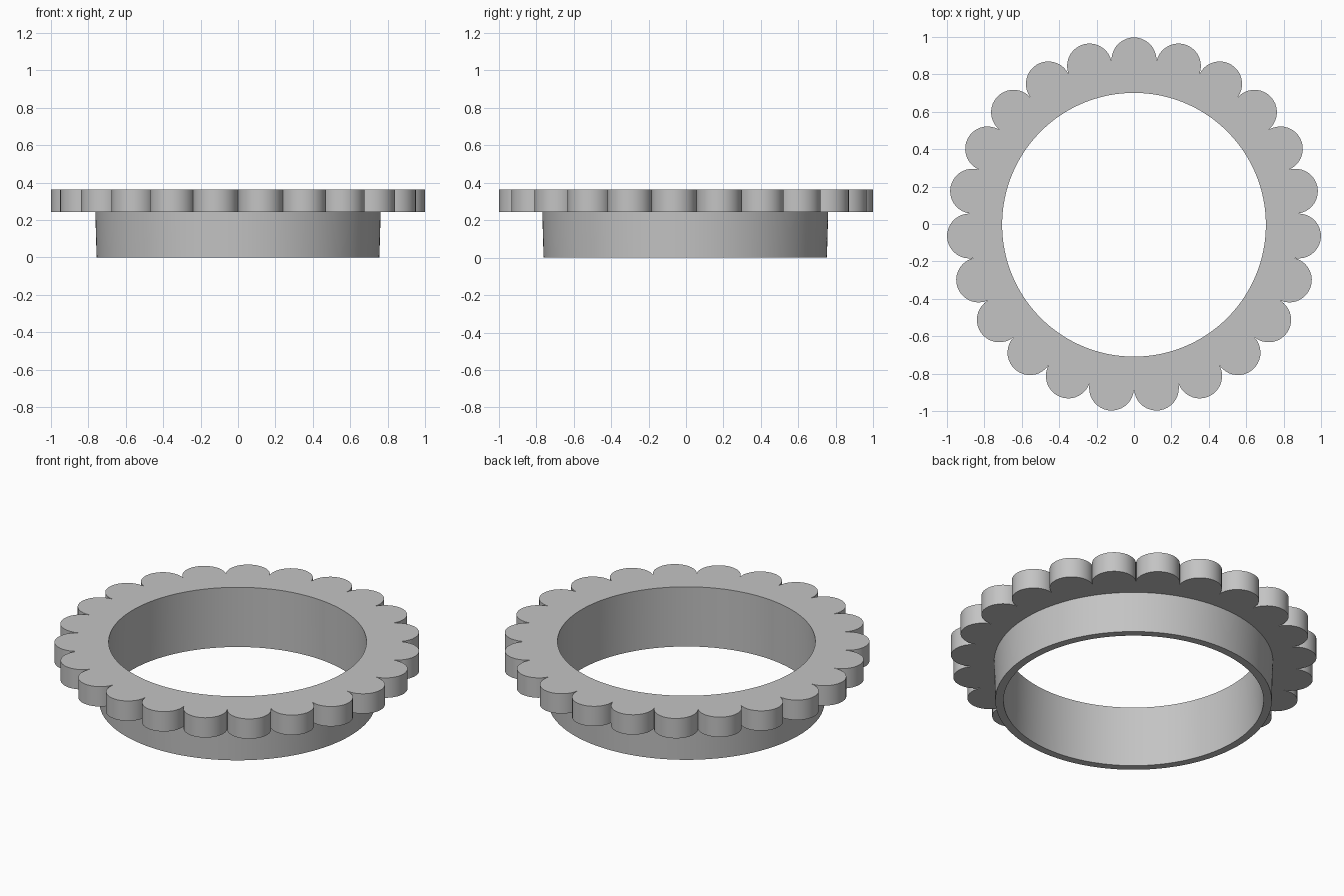
import bpy, bmesh, math

LOBES = 23
LOBE_RADIUS = 0.12
LOBE_CENTRE = 0.8815
LOBE_STEPS = 18
SWEEP = math.radians(95)
SHIFT_Y = -0.004

HOLE_TOP, HOLE_BOTTOM = 0.705, 0.711
COLLAR_TOP, COLLAR_BOTTOM = 0.763, 0.756
FLANGE_TOP, FLANGE_BOTTOM = 0.363, 0.243

if "Cube" in bpy.data.objects:
    bpy.data.objects.remove(bpy.data.objects["Cube"], do_unlink=True)

# Plain grey material
grey = bpy.data.materials.new("plain_grey")
grey.use_nodes = True
colour = (0.55, 0.55, 0.55, 1)
grey.diffuse_color = colour
grey.node_tree.nodes["Principled BSDF"].inputs["Base Color"].default_value = colour

# Scalloped outline as (angle, radius), one lobe after another
outline = []
for lobe in range(LOBES):
    heading = math.pi / 2 + math.tau * lobe / LOBES
    for step in range(LOBE_STEPS + 1):
        a = SWEEP * (2 * step / LOBE_STEPS - 1)
        out = LOBE_CENTRE + LOBE_RADIUS * math.cos(a)
        side = LOBE_RADIUS * math.sin(a)
        outline.append((heading + math.atan2(side, out), math.hypot(out, side)))

bm = bmesh.new()


def ring(z, radius=None):
    """Loop of vertices at height z: a circle, or the scallops if no radius."""
    return [bm.verts.new(((radius or r) * math.cos(a),
                          (radius or r) * math.sin(a) + SHIFT_Y, z))
            for a, r in outline]


# Closed cross-section: hole, scalloped flange, tapered collar
loops = [
    ring(FLANGE_TOP, HOLE_TOP),
    ring(FLANGE_TOP),
    ring(FLANGE_BOTTOM),
    ring(FLANGE_BOTTOM, COLLAR_TOP),
    ring(0, COLLAR_BOTTOM),
    ring(0, HOLE_BOTTOM),
]
for a, b in zip(loops, loops[1:] + loops[:1]):
    for i in range(len(outline)):
        bm.faces.new((a[i - 1], b[i - 1], b[i], a[i]))
bmesh.ops.recalc_face_normals(bm, faces=bm.faces)

mesh = bpy.data.meshes.new("scalloped_ring")
bm.to_mesh(mesh)
bm.free()
mesh.materials.append(grey)
obj = bpy.data.objects.new("scalloped_ring", mesh)
bpy.context.collection.objects.link(obj)

# Smooth walls with crisp rims and notches
bpy.ops.object.select_all(action="DESELECT")
obj.select_set(True)
bpy.context.view_layer.objects.active = obj
bpy.ops.object.shade_smooth_by_angle(angle=math.radians(30))
